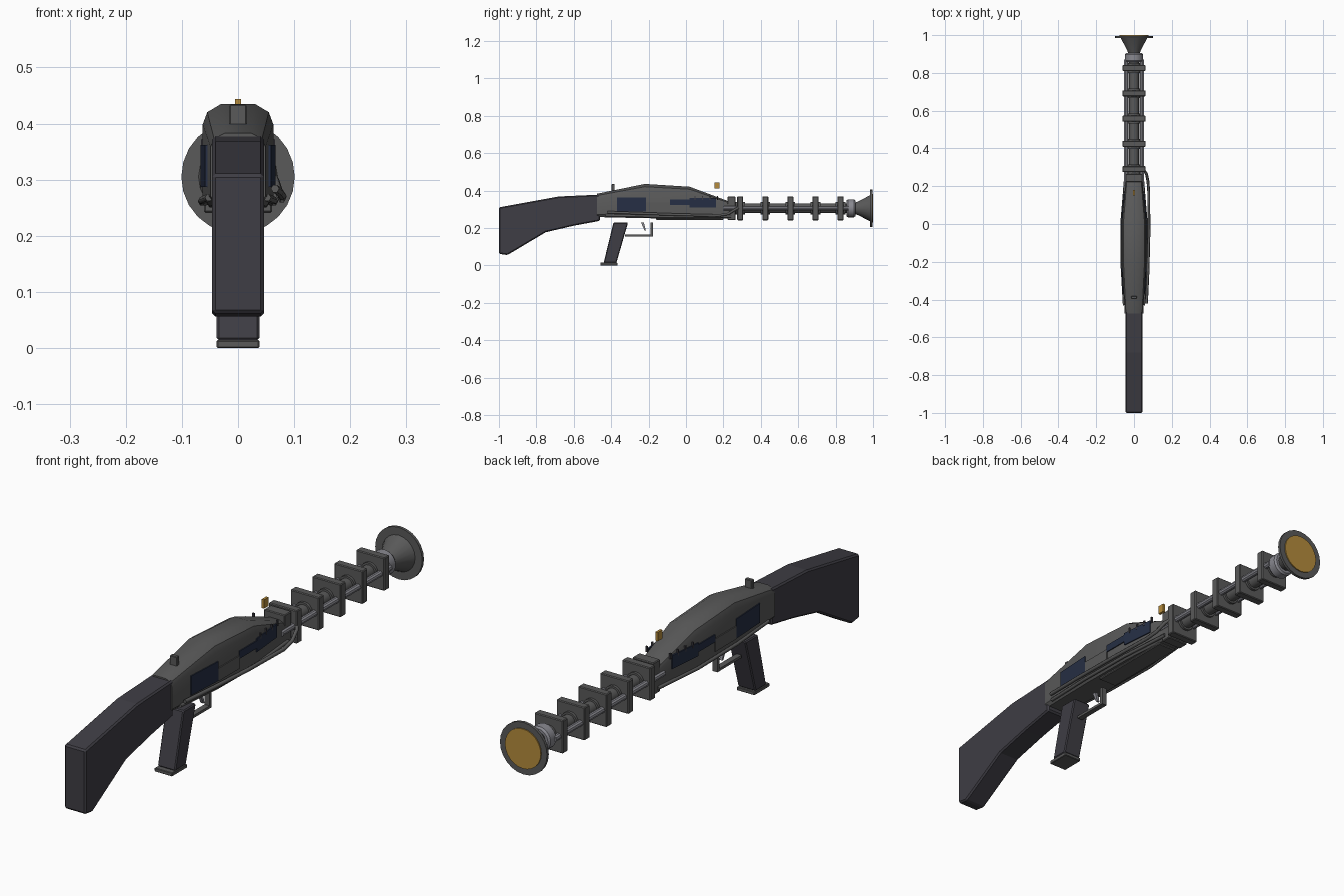
import bpy, bmesh, math
from mathutils import Vector

if "Cube" in bpy.data.objects:
    bpy.data.objects.remove(bpy.data.objects["Cube"])


def material(name, rgb):
    m = bpy.data.materials.new(name)
    m.diffuse_color = (*rgb, 1)
    m.use_nodes = True
    m.node_tree.nodes["Principled BSDF"].inputs["Base Color"].default_value = m.diffuse_color
    return m


GREY = material("gunmetal grey", (0.10, 0.10, 0.10))
DARK = material("dark charcoal", (0.049, 0.047, 0.058))
LIGHT = material("light steel", (0.25, 0.25, 0.28))
BLUE = material("navy blue", (0.019, 0.028, 0.058))
GOLD = material("brass gold", (0.46, 0.26, 0.045))
AXIS = 0.305  # height of the barrel centre line


def finish(name, bm, mat, bevel=0.0, smooth=False):
    bmesh.ops.recalc_face_normals(bm, faces=bm.faces[:])
    me = bpy.data.meshes.new(name)
    bm.to_mesh(me)
    bm.free()
    ob = bpy.data.objects.new(name, me)
    bpy.context.collection.objects.link(ob)
    me.materials.append(mat)
    if bevel:
        b = ob.modifiers.new("bevel", 'BEVEL')
        b.width, b.segments = bevel, 1
    if smooth:
        bpy.context.view_layer.objects.active = ob
        ob.select_set(True)
        bpy.ops.object.shade_smooth_by_angle(angle=math.radians(35))
        ob.select_set(False)
    return ob


def loft(name, rings, mat, bevel=0.0, smooth=False):
    """Skin a row of equal-length closed rings and cap both ends."""
    bm = bmesh.new()
    rows = [[bm.verts.new(p) for p in r] for r in rings]
    n = len(rows[0])
    for a, b in zip(rows, rows[1:]):
        for i in range(n):
            j = (i + 1) % n
            bm.faces.new((a[i], a[j], b[j], b[i]))
    bm.faces.new(rows[0])
    bm.faces.new(rows[-1])
    return finish(name, bm, mat, bevel, smooth)


def box(name, x, y, z, mat, bevel=0.0):
    ring = lambda yy: [(x[0], yy, z[0]), (x[1], yy, z[0]), (x[1], yy, z[1]), (x[0], yy, z[1])]
    return loft(name, [ring(y[0]), ring(y[1])], mat, bevel)


def side_prism(name, profile, half, mat, bevel=0.0):
    """Extrude a (y, z) outline across the width."""
    return loft(name, [[(x, y, z) for y, z in profile] for x in (-half, half)], mat, bevel)


def turned(name, profile, mat, n=20, x=0.0):
    """Revolve (y, radius) pairs around a line parallel to the barrel."""
    return loft(name, [[(x + r * math.cos(2 * math.pi * i / n), y,
                         AXIS + r * math.sin(2 * math.pi * i / n)) for i in range(n)]
                       for y, r in profile], mat, smooth=True)


def pipe(name, points, radius, mat):
    cu = bpy.data.curves.new(name, 'CURVE')
    cu.dimensions = '3D'
    cu.bevel_depth, cu.bevel_resolution, cu.use_fill_caps = radius, 1, True
    sp = cu.splines.new('POLY')
    sp.points.add(len(points) - 1)
    for p, co in zip(sp.points, points):
        p.co = (*co, 1)
    cu.materials.append(mat)
    ob = bpy.data.objects.new(name, cu)
    bpy.context.collection.objects.link(ob)


# Stock
side_prism("stock", [(-1, 0.31), (-0.68, 0.368), (-0.46, 0.378), (-0.46, 0.238), (-0.6, 0.212),
                     (-0.75, 0.177), (-0.955, 0.055), (-1, 0.062)], 0.046, DARK, 0.006)

# Receiver: y, half width, bottom, top
STATIONS = [(-0.475, 0.049, 0.258, 0.383), (-0.22, 0.063, 0.252, 0.435),
            (0.02, 0.063, 0.25, 0.42), (0.24, 0.043, 0.25, 0.338)]


def body_ring(y, w, b, t):
    h = t - b
    half = [(0.8 * w, b), (w, b + 0.1 * h), (w, t - 0.2 * h), (0.87 * w, t - 0.08 * h), (0.48 * w, t)]
    return [(x, y, z) for x, z in half] + [(-x, y, z) for x, z in reversed(half)]


loft("receiver", [body_ring(*s) for s in STATIONS], GREY, smooth=True)
box("underside_block", (-0.04, 0.04), (-0.16, 0.2), (0.243, 0.26), GREY, 0.003)


def body_width(y):
    for a, b in zip(STATIONS, STATIONS[1:]):
        if y <= b[0]:
            return a[1] + (b[1] - a[1]) * (y - a[0]) / (b[0] - a[0])
    return STATIONS[-1][1]


def side_plate(name, side, y0, y1, z0, z1, mat, thick=0.004):
    """Thin plate that follows the receiver's side."""
    rings = []
    for y in (y0, y1):
        a, b = side * (body_width(y) - 0.002), side * (body_width(y) + thick)
        rings.append([(a, y, z0), (b, y, z0), (b, y, z1), (a, y, z1)])
    loft(name, rings, mat)


# Side panels, fins and lower rails
for s, label in ((1, "right"), (-1, "left")):
    side_plate(label + "_rear_panel", s, -0.37, -0.215, 0.287, 0.362, BLUE)
    side_plate(label + "_panel_lip", s, -0.215, -0.085, 0.285, 0.335, GREY)
    side_plate(label + "_front_panel_low", s, -0.085, 0.02, 0.323, 0.352, BLUE)
    side_plate(label + "_front_panel", s, 0.02, 0.16, 0.308, 0.36, BLUE)
    for i in range(4):
        y = 0.045 + 0.04 * i
        side_plate(f"{label}_fin_{i}", s, y, y + 0.006, 0.35, 0.372, DARK, 0.005)
    pipe(label + "_lower_rail", [(s * 0.052, -0.43, 0.268), (s * 0.064, -0.22, 0.263),
                                 (s * 0.064, 0.02, 0.26), (s * 0.046, 0.24, 0.262)], 0.007, GREY)

# Feed pipe along the right side, bending up into the first collar
pipe("feed_pipe", [(0.066, -0.42, 0.284), (0.074, -0.25, 0.278), (0.079, -0.05, 0.271),
                   (0.078, 0.17, 0.266), (0.074, 0.225, 0.275), (0.066, 0.265, 0.30),
                   (0.052, 0.285, 0.31)], 0.0075, GREY)

# Sights
box("rear_sight", (-0.015, 0.015), (-0.397, -0.381), (0.395, 0.434), GREY, 0.002)
box("front_sight", (-0.005, 0.005), (0.152, 0.18), (0.41, 0.444), GOLD)

# Grip and base plate
side_prism("grip", [(-0.388, 0.228), (-0.31, 0.228), (-0.372, 0.014), (-0.44, 0.014)],
           0.038, DARK, 0.004)
box("grip_base", (-0.038, 0.038), (-0.458, -0.366), (0, 0.014), GREY, 0.002)

# Trigger guard and trigger
side_prism("trigger_guard", [(-0.325, 0.155), (-0.177, 0.155), (-0.177, 0.228), (-0.19, 0.228),
                             (-0.19, 0.165), (-0.325, 0.165)], 0.011, GREY)
side_prism("trigger", [(-0.24, 0.228), (-0.225, 0.228), (-0.214, 0.185), (-0.221, 0.185)],
           0.006, LIGHT)

# Barrel core, side rods and square collars
turned("barrel_core", [(0.2, 0.026), (0.88, 0.026)], GREY, 16)
for s, label in ((1, "right"), (-1, "left")):
    turned(label + "_rod", [(0.2, 0.012), (0.87, 0.012)], LIGHT, 10, s * 0.042)
box("breech_block", (-0.045, 0.045), (0.222, 0.265), (0.242, 0.368), GREY, 0.003)
for i in range(5):
    y = 0.29 + 0.134 * i
    box(f"collar_{i}", (-0.061, 0.061), (y - 0.016, y + 0.016), (0.241, 0.369), GREY, 0.003)
    turned(f"collar_boss_{i}", [(y - 0.026, 0.034), (y + 0.026, 0.034)], GREY, 16)

# Muzzle: neck ring, flared horn, rim and lens
turned("muzzle_neck", [(0.858, 0.042), (0.865, 0.048), (0.898, 0.048), (0.906, 0.042)], LIGHT)
turned("muzzle_horn", [(0.9, 0.03), (0.92, 0.036), (0.988, 0.072)], GREY)
turned("muzzle_rim", [(0.985, 0.101), (0.996, 0.101)], GREY, 24)
turned("muzzle_lens", [(0.992, 0.077), (1.0, 0.077)], GOLD, 24)
